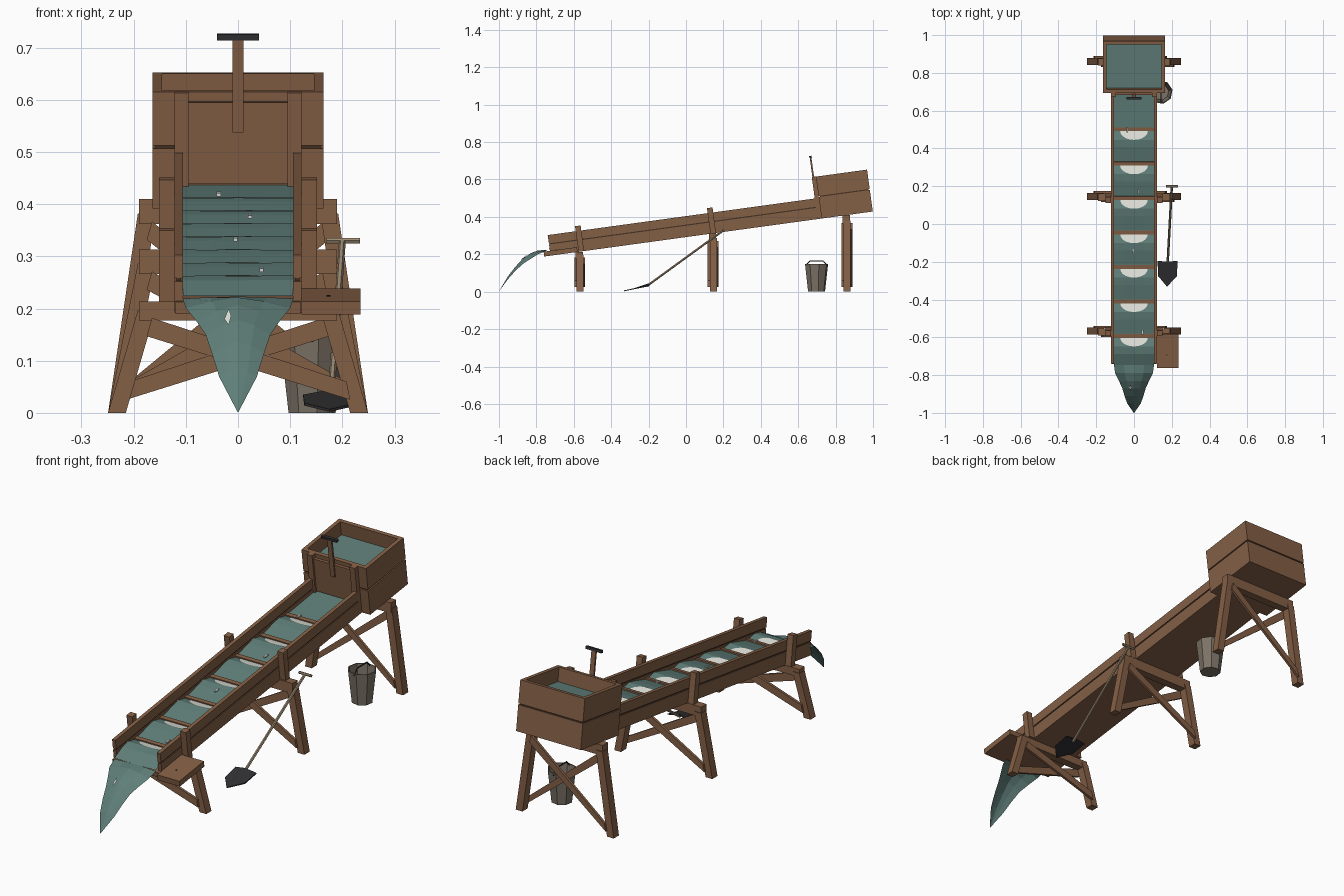
import bpy, bmesh, math, random
from mathutils import Matrix, Vector

random.seed(4)
if "Cube" in bpy.data.objects:
    bpy.data.objects.remove(bpy.data.objects["Cube"], do_unlink=True)


def material(name, rgb):
    m = bpy.data.materials.new(name)
    m.use_nodes = True
    m.diffuse_color = (*rgb, 1)
    m.node_tree.nodes["Principled BSDF"].inputs["Base Color"].default_value = (*rgb, 1)
    return m


WOOD = material("brown wood", (0.23, 0.115, 0.06))
GAP = material("dark wood gap", (0.06, 0.032, 0.018))
WATER = material("teal water", (0.115, 0.21, 0.19))
FOAM = material("white foam", (0.75, 0.75, 0.7))
IRON = material("black iron", (0.03, 0.03, 0.033))
TIN = material("grey tin", (0.2, 0.17, 0.135))
POLE = material("pale wood", (0.34, 0.26, 0.17))

# Sloping frame of the sluice: x across, u uphill, w above the floor underside
SLOPE = Matrix.Translation((0, 0, 0.292)) @ Matrix.Rotation(math.radians(7.8), 4, "X")
FLAT = Matrix.Identity(4)


def mesh(name, verts, faces, mat, frame=FLAT):
    data = bpy.data.meshes.new(name)
    data.from_pydata([frame @ Vector(v) for v in verts], [], faces)
    bm = bmesh.new()
    bm.from_mesh(data)
    bmesh.ops.recalc_face_normals(bm, faces=bm.faces)
    bm.to_mesh(data)
    bm.free()
    data.materials.append(mat)
    ob = bpy.data.objects.new(name, data)
    bpy.context.collection.objects.link(ob)
    return ob


def loft(name, rings, mat, frame=FLAT, closed=True, caps=True):
    n = len(rings[0])
    faces = [(i * n + j, i * n + (j + 1) % n, (i + 1) * n + (j + 1) % n, (i + 1) * n + j)
             for i in range(len(rings) - 1) for j in range(n if closed else n - 1)]
    if closed and caps:
        faces += [tuple(range(n)), tuple(range((len(rings) - 1) * n, len(rings) * n))]
    return mesh(name, [p for r in rings for p in r], faces, mat, frame)


def box(name, xs, us, ws, mat=WOOD, frame=SLOPE):
    rings = [[(xs[0], us[0], w), (xs[1], us[0], w), (xs[1], us[1], w), (xs[0], us[1], w)] for w in ws]
    return loft(name, rings, mat, frame)


def prism(name, outline, y0, y1, mat=WOOD):
    return loft(name, [[(x, y, z) for x, z in outline] for y in (y0, y1)], mat)


def rod(name, a, b, radius, mat, sides=6):
    a, b = Vector(a), Vector(b)
    q = (b - a).to_track_quat("Z", "Y")
    ring = [q @ Vector((radius * math.cos(k * math.tau / sides), radius * math.sin(k * math.tau / sides), 0))
            for k in range(sides)]
    return loft(name, [[e + p for p in ring] for e in (a, b)], mat)


def span(s, a, b):
    return tuple(sorted((s * a, s * b)))


# Trough floor, plank walls, posts and gate guides
box("trough_floor", (-0.12, 0.12), (-0.745, 1.0), (0, 0.022))
for s, side in ((1, "left"), (-1, "right")):
    for ws, part in (((0, 0.06), "lower"), ((0.066, 0.111), "upper")):
        box(f"{side}_{part}_trough_board", span(s, 0.105, 0.122), (-0.731, 0.735), ws)
    box(f"{side}_trough_seam", span(s, 0.109, 0.118), (-0.729, 0.735), (0.055, 0.07), GAP)
    for u, part in ((-0.565, "front"), (0.147, "middle")):
        box(f"{side}_{part}_post", span(s, 0.122, 0.151), (u - 0.015, u + 0.015), (0, 0.138))
    box(f"{side}_gate_guide", span(s, 0.095, 0.122), (0.71, 0.732), (0.022, 0.227))
box("side_shelf", (0.122, 0.235), (-0.765, -0.585), (0, 0.026))
box("shelf_knot", (0.17, 0.177), (-0.70, -0.693), (0.026, 0.028), GAP)

# Header box of two board courses
for ws, part in (((0, 0.116), "lower"), ((0.122, 0.226), "upper")):
    for s, side in ((1, "left"), (-1, "right")):
        box(f"{side}_{part}_box_board", span(s, 0.146, 0.164), (0.732, 1.008), ws)
    for us, side in (((0.732, 0.75), "front"), ((0.99, 1.008), "back")):
        box(f"{side}_{part}_box_board", (-0.146, 0.146), us, ws)
box("box_seam", (-0.158, 0.158), (0.738, 1.002), (0.112, 0.126), GAP)
box("box_floor", (-0.146, 0.146), (0.75, 0.99), (0, 0.02))
box("box_water", (-0.146, 0.146), (0.75, 0.99), (0.13, 0.162), WATER)

# Sluice gate with its handle
box("gate_board", (-0.095, 0.095), (0.719, 0.731), (0.05, 0.207))
box("gate_stem", (-0.011, 0.011), (0.713, 0.722), (0.15, 0.33))
box("gate_grip", (-0.04, 0.04), (0.711, 0.724), (0.328, 0.34), IRON)

# Trestles: beam, splayed legs and crossed braces
for y, low, top, part in ((-0.568, 0.177, 0.213, "front"), (0.145, 0.266, 0.313, "middle"),
                          (0.86, 0.362, 0.41, "back")):
    prism(f"{part}_beam", [(-0.19, low), (0.19, low), (0.19, top), (-0.19, top)], y - 0.022, y + 0.016)
    for s, side in ((1, "left"), (-1, "right")):
        leg = [(0.215, 0), (0.249, 0), (0.192, low + 0.02), (0.158, low + 0.02)]
        prism(f"{part}_{side}_leg", [(s * x, z) for x, z in leg], y - 0.018, y + 0.02)
        brace = [(-0.215, 0.025), (-0.208, 0.06), (0.165, low + 0.005), (0.175, low - 0.03)]
        yb = y + s * 0.023
        prism(f"{part}_{side}_brace", [(s * x, z) for x, z in brace], yb - 0.006, yb + 0.006)

# Riffle bars with rippling water and foam behind each
profile = [(0.73, 0.046)]
for k in range(7):
    u = 0.513 - k * 0.184
    box(f"riffle_{k + 1}", (-0.105, 0.105), (u - 0.01, u + 0.01), (0.02, 0.05))
    profile += [(u + 0.012, 0.044), (u - 0.011, 0.044), (u - 0.055, 0.059), (u - 0.095, 0.056)]
    arc = [math.pi * i / 10 for i in range(11)]
    patch = [(0.073 * math.cos(a), u - 0.011 - 0.044 * math.sin(a), 0.0455 + 0.015 * math.sin(a)) for a in arc]
    mesh(f"foam_{k + 1}", patch, [tuple(range(len(patch)))], FOAM, SLOPE)
profile.append((-0.75, 0.034))
columns = (-1, -0.5, 0, 0.5, 1)
rows = [[(0.105 * c, u, w + (random.uniform(-0.001, 0.001) if w > 0.05 else 0)) for c in columns]
        for u, w in profile]
loft("trough_water", rows, WATER, SLOPE, closed=False)

# Falling water: an arched sheet narrowing to a point
fall = [(-0.745, 0.223, 0.106, 0.004), (-0.79, 0.221, 0.1, 0.02), (-0.83, 0.206, 0.08, 0.03),
        (-0.87, 0.178, 0.062, 0.028), (-0.91, 0.136, 0.05, 0.022), (-0.95, 0.085, 0.036, 0.016),
        (-1.0, 0.002, 0.001, 0)]
loft("falling_water", [[(half * c, y, z - drop * abs(c) ** 1.5) for c in columns]
                       for y, z, half, drop in fall], WATER, closed=False)

# Small flecks of spray
for x, y, w in ((-0.037, 0.51, 0.056), (0.023, 0.18, 0.058), (-0.005, -0.14, 0.058), (0.045, -0.57, 0.058)):
    box("spray_fleck", (x - 0.004, x + 0.004), (y - 0.012, y + 0.012), (w, w + 0.006), FOAM)
mesh("fall_fleck", [(-0.026, -0.865, 0.18), (-0.018, -0.85, 0.2), (-0.013, -0.865, 0.186),
                    (-0.018, -0.885, 0.168)], [(0, 1, 2, 3)], FOAM)

# Shovel leaning beside the trough
rod("shovel_shaft", (0.2, 0.2, 0.328), (0.178, -0.21, 0.03), 0.0065, POLE)
rod("shovel_grip", (0.17, 0.2, 0.33), (0.234, 0.2, 0.33), 0.006, POLE)
blade = [(0.125, -0.195, 0.03), (0.178, -0.2, 0.04), (0.23, -0.195, 0.03), (0.228, -0.275, 0.014),
         (0.175, -0.332, 0.002), (0.127, -0.275, 0.014)]
loft("shovel_blade", [[(x, y, z + t) for x, y, z in blade] for t in (0, 0.005)], IRON)

# Bucket: open tapered octagon with a bail
CX, CY = 0.142, 0.698


def octagon(r, z):
    return [(CX + r * math.cos(k * math.tau / 8 + 0.2), CY + r * math.sin(k * math.tau / 8 + 0.2), z)
            for k in range(8)]


loft("bucket", [octagon(r, z) for r, z in ((0.046, 0), (0.063, 0.148), (0.058, 0.148), (0.042, 0.008))], TIN)
bail = [(CX, CY - 0.06, 0.138), (CX, CY - 0.035, 0.165), (CX, CY + 0.035, 0.165), (CX, CY + 0.06, 0.138)]
for k in range(3):
    rod(f"bucket_bail_{k + 1}", bail[k], bail[k + 1], 0.003, IRON)
